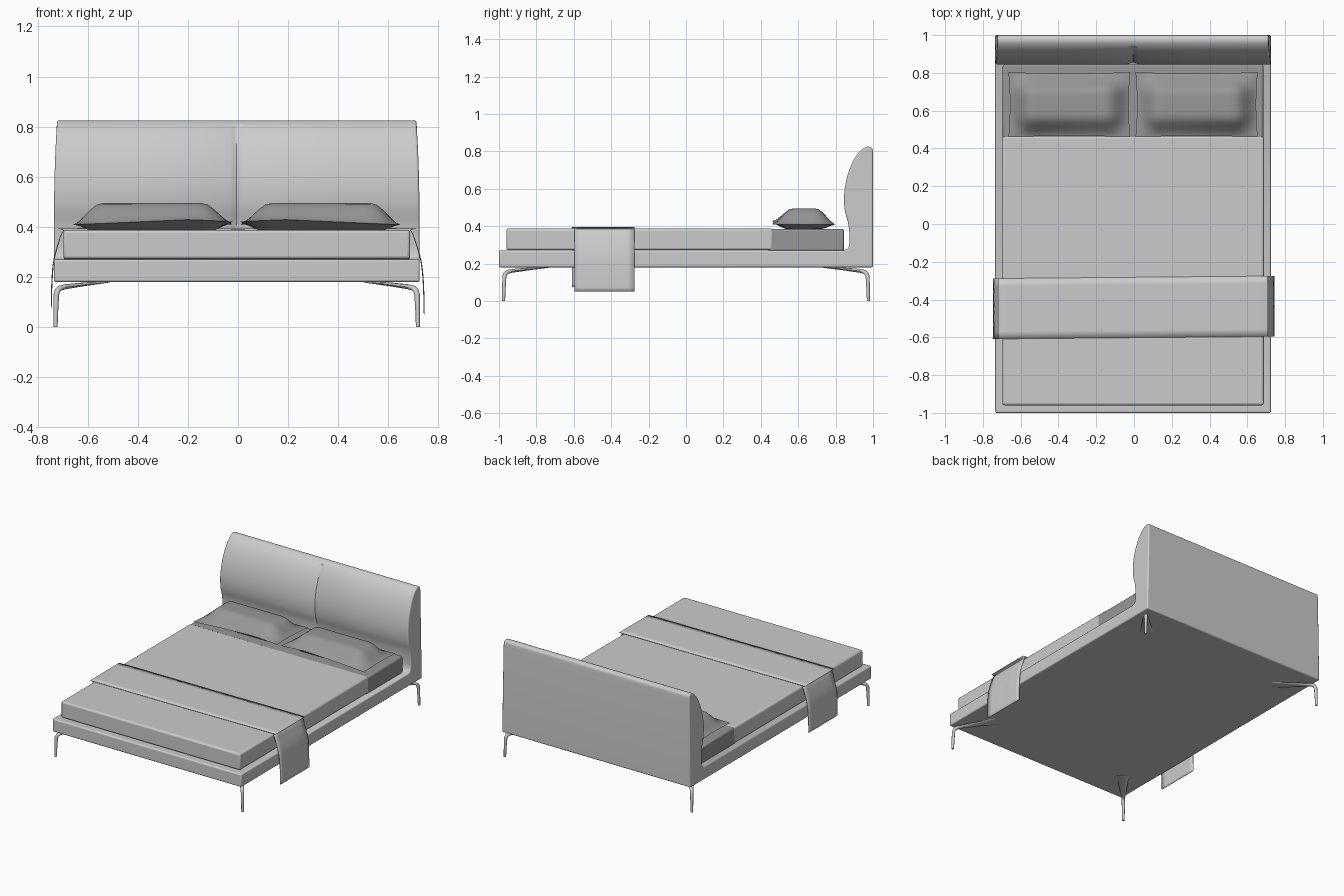
import bpy, bmesh, math
from mathutils import Vector

cube = bpy.data.objects.get("Cube")
if cube:
    bpy.data.objects.remove(cube, do_unlink=True)

CX = -0.005  # centre line of the bed frame


def material(name, grey):
    m = bpy.data.materials.new(name)
    m.use_nodes = True
    m.diffuse_color = (grey, grey, grey, 1)
    m.node_tree.nodes["Principled BSDF"].inputs["Base Color"].default_value = (grey, grey, grey, 1)
    return m


LIGHT = material("light grey fabric", 0.6)
DARK = material("dark grey linen", 0.31)


def finish(name, bm, mat, bevel=0.0, angle=40):
    bmesh.ops.recalc_face_normals(bm, faces=bm.faces)
    me = bpy.data.meshes.new(name)
    bm.to_mesh(me)
    bm.free()
    me.materials.append(mat)
    ob = bpy.data.objects.new(name, me)
    bpy.context.collection.objects.link(ob)
    if bevel:
        b = ob.modifiers.new("soft edges", "BEVEL")
        b.width, b.segments = bevel, 3
        b.limit_method, b.angle_limit = "ANGLE", math.radians(55)
    bpy.ops.object.select_all(action="DESELECT")
    ob.select_set(True)
    bpy.context.view_layer.objects.active = ob
    bpy.ops.object.shade_smooth_by_angle(angle=math.radians(angle))
    return ob


def loft(bm, rings, closed=True, caps=True):
    """Skin a list of rings, each a list of points."""
    vs = [[bm.verts.new(p) for p in r] for r in rings]
    n = len(vs[0])
    for a, b in zip(vs, vs[1:]):
        for i in range(n if closed else n - 1):
            j = (i + 1) % n
            bm.faces.new((a[i], a[j], b[j], b[i]))
    if caps:
        bm.faces.new(vs[0])
        bm.faces.new(vs[-1])


def smooth_path(pts, steps=4):
    """Catmull-Rom curve through 2D points."""
    p = [Vector(q) for q in [pts[0], *pts, pts[-1]]]
    out = []
    for a, b, c, d in zip(p, p[1:], p[2:], p[3:]):
        for k in range(steps):
            t = k / steps
            out.append(0.5 * (2 * b + (c - a) * t + (2 * a - 5 * b + 4 * c - d) * t * t
                              + (3 * b - a - 3 * c + d) * t ** 3))
    return out + [p[-1]]


def box(name, x, y, z, mat, bevel):
    bm = bmesh.new()
    loft(bm, [[(px, y[0], z[0]), (px, y[1], z[0]), (px, y[1], z[1]), (px, y[0], z[1])] for px in x])
    return finish(name, bm, mat, bevel)


# Frame and headboard: one side profile swept across the width, pinched at the middle seam
curve = smooth_path([(0.845, 0.27), (0.868, 0.285), (0.875, 0.33), (0.868, 0.41), (0.85, 0.48),
                     (0.845, 0.56), (0.858, 0.65), (0.885, 0.73), (0.92, 0.79), (0.955, 0.82),
                     (0.98, 0.825), (0.996, 0.815), (1, 0.79)])
profile = [Vector((-1, 0.18)), Vector((-1, 0.27))] + curve + [Vector((1, 0.18))]
rings = []
for x in (-0.73, -0.36, -0.03, -0.012, 0, 0.012, 0.03, 0.36, 0.73):
    pinch = 0.012 * max(0, 1 - abs(x) / 0.03)
    ring = []
    for y, z in profile:
        h = max(0, (z - 0.27) / 0.555)
        front = min(1, h * 4) if y < 0.93 else 0
        ring.append((CX + x * (1 - 0.018 * h ** 3), y + pinch * front, z))
    rings.append(ring)
bm = bmesh.new()
loft(bm, rings)
finish("frame_and_headboard", bm, LIGHT, 0.012)

# Mattress head end shows dark, the cover over the rest is light
box("mattress_head", (CX - 0.69, CX + 0.69), (0.44, 0.845), (0.265, 0.385), DARK, 0.012)
box("bed_cover", (CX - 0.692, CX + 0.692), (-0.96, 0.465), (0.272, 0.387), LIGHT, 0.012)

# Throw draped across the foot end
drape = smooth_path([(-0.745, 0.075), (-0.742, 0.17), (-0.735, 0.26), (-0.715, 0.34), (-0.695, 0.386),
                     (-0.66, 0.393), (0, 0.392), (0.65, 0.393), (0.688, 0.386), (0.708, 0.34),
                     (0.73, 0.26), (0.739, 0.17), (0.743, 0.05)])
rings = []
for k in range(9):
    t = k / 8
    ring = []
    for x, z in drape:
        hang = max(0, (0.38 - z) / 0.33)
        wave = 0.004 * math.sin(t * 9 + x * 2) * hang * (1 - hang) * 2
        ring.append((x + math.copysign(wave, x), -0.602 + 0.32 * t + 0.009 * x, z))
    rings.append(ring)
bm = bmesh.new()
loft(bm, rings, closed=False, caps=False)
throw = finish("throw", bm, LIGHT)
solid = throw.modifiers.new("cloth thickness", "SOLIDIFY")
solid.thickness, solid.offset = 0.003, 0


# Pillows: domed top and shallow belly meeting at a pointed-corner seam
def pillow(name, x0, x1, side):
    n, m = 28, 20
    cx, hx, cy, hy = (x0 + x1) / 2, (x1 - x0) / 2, 0.632, 0.172
    bm = bmesh.new()
    for top in (True, False):
        rows = []
        for i in range(n + 1):
            u = math.sin(math.pi * (i / n - 0.5))
            row = []
            for j in range(m + 1):
                v = math.sin(math.pi * (j / m - 0.5))
                x = cx + hx * u * (1 - 0.025 * (1 - v * v))
                y = cy + hy * v * (1 - 0.04 * (1 - u * u))
                inner = -u * side
                seam = 0.405 + 0.02 * max(0, 1 - abs(inner - 0.45) / 1.4) * (1 - v) / 2 + 0.004
                ramp = min(1, (1 - abs(u)) / 0.34) * min(1, (1 - abs(v)) / 0.6)
                ramp = ramp * ramp * (3 - 2 * ramp) * 0.6 + ramp * 0.4
                z = seam + (0.495 - seam) * ramp if top else seam + (0.386 - seam) * min(1, 1.6 * ramp)
                row.append((x, y, z))
            rows.append(row)
        loft(bm, rows, closed=False, caps=False)
    bmesh.ops.remove_doubles(bm, verts=bm.verts, dist=0.0005)
    finish(name, bm, DARK, angle=50)


pillow("pillow_right", -0.665, -0.02, -1)
pillow("pillow_left", 0.008, 0.655, 1)


# Legs: slim post bending into a flat arm that widens diagonally under the frame
def leg(name, sx, sy):
    # distance along the diagonal, height, width, thickness
    stations = [(0, 0, 0.016, 0.016), (0.002, 0.07, 0.019, 0.019), (0.005, 0.13, 0.022, 0.022),
                (0.012, 0.146, 0.023, 0.022), (0.028, 0.156, 0.025, 0.021), (0.06, 0.161, 0.032, 0.02),
                (0.16, 0.17, 0.056, 0.015), (0.285, 0.179, 0.085, 0.006)]
    out = Vector((-sx * 0.65, -sy * 0.76, 0)).normalized()
    across = Vector((-out.y, out.x, 0))
    foot = Vector((CX + sx * 0.723, sy * 0.975, 0))
    rings = []
    for i, (d, z, w, t) in enumerate(stations):
        a, b = stations[max(0, i - 1)], stations[min(len(stations) - 1, i + 1)]
        run = Vector((b[0] - a[0], b[1] - a[1])).normalized()
        normal = out * -run.y + Vector((0, 0, run.x))
        centre = foot + out * d + Vector((0, 0, z))
        rings.append([centre + across * (w / 2 * math.cos(k * math.pi / 6))
                      + normal * (t / 2 * math.sin(k * math.pi / 6)) for k in range(12)])
    for p in rings[0]:
        p.z = 0
    bm = bmesh.new()
    loft(bm, rings)
    finish(name, bm, LIGHT)


for sx, side in ((-1, "right"), (1, "left")):
    for sy, end in ((-1, "front"), (1, "back")):
        leg(f"{end}_leg_{side}", sx, sy)
